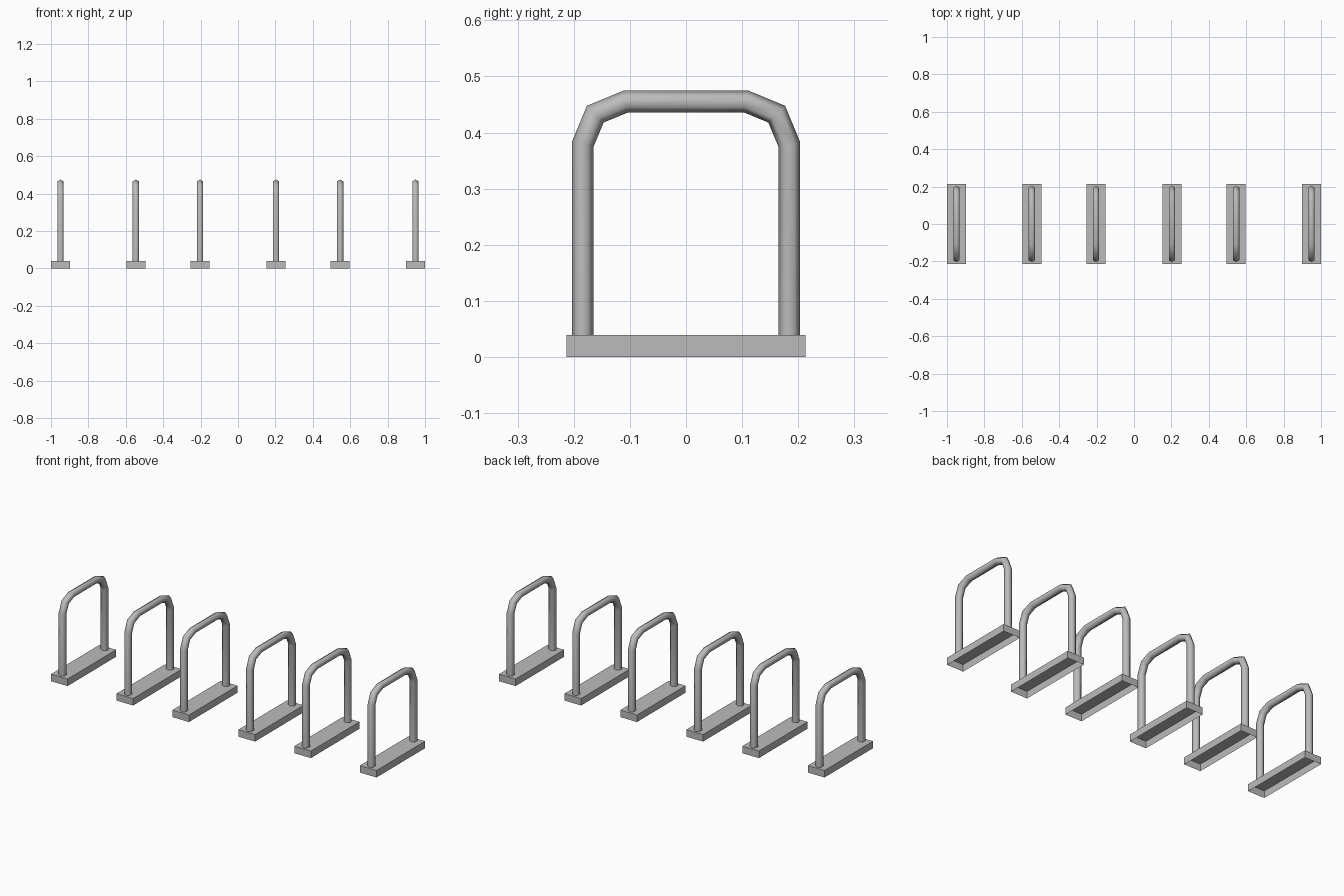
import bpy, bmesh
from math import sin, cos, pi, radians
from mathutils import Vector

cube = bpy.data.objects.get("Cube")
if cube:
    bpy.data.objects.remove(cube, do_unlink=True)

steel = bpy.data.materials.new("grey_steel")
steel.use_nodes = True
grey = (0.5, 0.5, 0.5, 1)
steel.diffuse_color = grey
steel.node_tree.nodes["Principled BSDF"].inputs["Base Color"].default_value = grey

BASE_SIZE = Vector((0.102, 0.426, 0.039))
TUBE_R, SIDES = 0.0195, 6
HALF_SPAN, RAIL_Z, BEND_R = 0.184, 0.455, 0.076


def finish(bm, name, smooth):
    mesh = bpy.data.meshes.new(name)
    for f in bm.faces:
        f.smooth = smooth
    bm.to_mesh(mesh)
    bm.free()
    mesh.materials.append(steel)
    return mesh


# Base plate: a shallow tray, open underneath
def base_mesh():
    bm = bmesh.new()
    bmesh.ops.create_cube(bm, size=1)
    for v in bm.verts:
        v.co = (v.co + Vector((0, 0, 0.5))) * BASE_SIZE
    bottom = [f for f in bm.faces if f.normal.z < -0.5]
    bmesh.ops.delete(bm, geom=bottom, context='FACES_ONLY')
    return finish(bm, "base", False)


# Hoop: a six-sided tube swept over two legs, chamfered corners and a rail
def hoop_mesh():
    cy, cz = HALF_SPAN - BEND_R, RAIL_Z - BEND_R
    # each station: y, z, outward angle, miter half angle
    half = [(HALF_SPAN, BASE_SIZE.z, 0, 0)]
    for angle, tilt, miter in ((0, 11.25, 11.25), (45, 45, 22.5), (90, 78.75, 11.25)):
        a = radians(angle)
        half.append((cy + BEND_R * cos(a), cz + BEND_R * sin(a), tilt, miter))
    stations = half + [(-y, z, 180 - t, m) for y, z, t, m in reversed(half)]

    bm = bmesh.new()
    rings = []
    for y, z, tilt, miter in stations:
        t, stretch = radians(tilt), 1 / cos(radians(miter))
        ring = []
        for i in range(SIDES):
            a = 2 * pi * i / SIDES
            out = TUBE_R * cos(a) * stretch
            ring.append(bm.verts.new((TUBE_R * sin(a), y + out * cos(t), z + out * sin(t))))
        rings.append(ring)
    for r, s in zip(rings, rings[1:]):
        for i in range(SIDES):
            j = (i + 1) % SIDES
            bm.faces.new((r[i], r[j], s[j], s[i]))
    bmesh.ops.recalc_face_normals(bm, faces=bm.faces)
    return finish(bm, "hoop", True)


# Six stands in a symmetric row
base, hoop = base_mesh(), hoop_mesh()
for n, x in enumerate((-0.949, -0.546, -0.203, 0.203, 0.546, 0.949), 1):
    for part, mesh in (("base", base), ("hoop", hoop)):
        ob = bpy.data.objects.new(f"{part}_{n}", mesh)
        ob.location.x = x
        bpy.context.collection.objects.link(ob)
